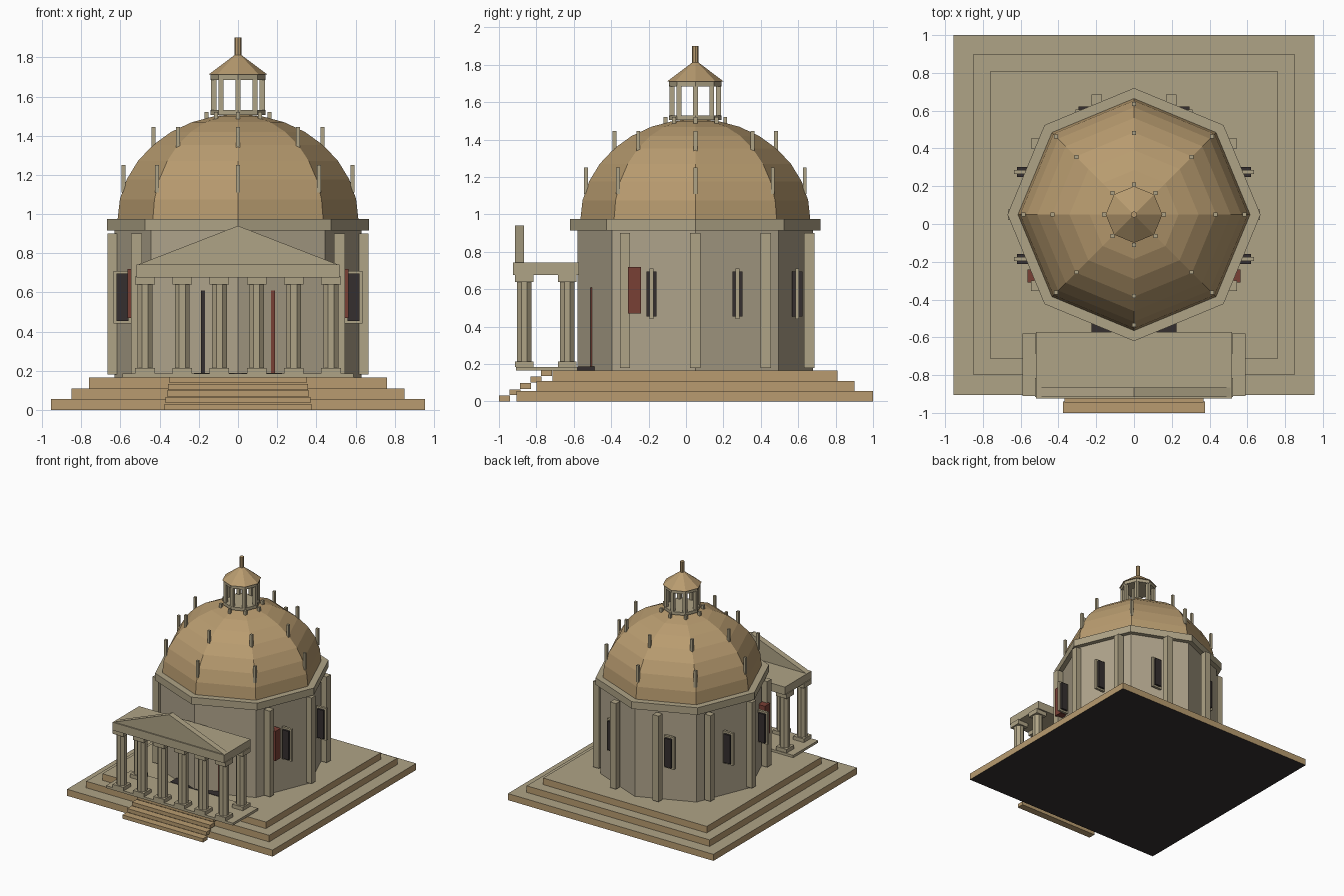
import bpy, bmesh, math

if "Cube" in bpy.data.objects:
    bpy.data.objects.remove(bpy.data.objects["Cube"])

CY = 0.05  # centre of the rotunda along y


def material(name, rgb):
    m = bpy.data.materials.new(name)
    m.use_nodes = True
    m.diffuse_color = (*rgb, 1)
    m.node_tree.nodes["Principled BSDF"].inputs["Base Color"].default_value = (*rgb, 1)
    return m


STONE = material("pale stone", (0.43, 0.37, 0.24))
WALL = material("warm wall stone", (0.43, 0.37, 0.26))
GOLD = material("golden sandstone", (0.48, 0.33, 0.16))
DARK = material("dark glass", (0.035, 0.028, 0.028))
RED = material("red shutter", (0.19, 0.05, 0.035))


def finish(name, bm, *mats):
    bmesh.ops.recalc_face_normals(bm, faces=bm.faces)
    me = bpy.data.meshes.new(name)
    bm.to_mesh(me)
    bm.free()
    for m in mats:
        me.materials.append(m)
    ob = bpy.data.objects.new(name, me)
    bpy.context.collection.objects.link(ob)
    return ob


def box(name, x, y, z, *mats):
    """Box from (low, high) pairs; three materials mean side, top, bottom."""
    bm = bmesh.new()
    bmesh.ops.create_cube(bm, size=1)
    for v in bm.verts:
        for i, (lo, hi) in enumerate((x, y, z)):
            v.co[i] = lo if v.co[i] < 0 else hi
    if len(mats) == 3:
        bm.normal_update()
        for f in bm.faces:
            f.material_index = 1 if f.normal.z > 0.5 else 2 if f.normal.z < -0.5 else 0
    return finish(name, bm, *mats)


def post(name, x, y, z, w, mat):
    return box(name, (x - w / 2, x + w / 2), (y - w / 2, y + w / 2), z, mat)


def lathe(name, profile, mat, x=0, y=CY, sides=8, turn=0.0):
    """Faceted solid of revolution from (radius, height) points."""
    bm = bmesh.new()
    rings = []
    for r, z in profile:
        angles = [turn + math.tau * i / sides for i in range(sides)]
        rings.append([bm.verts.new((x + r * math.cos(a), y + r * math.sin(a), z)) for a in angles])
    for low, high in zip(rings, rings[1:]):
        for i in range(sides):
            j = (i + 1) % sides
            bm.faces.new((low[i], low[j], high[j], high[i]))
    bm.faces.new(rings[0][::-1])
    bm.faces.new(rings[-1])
    bmesh.ops.remove_doubles(bm, verts=bm.verts, dist=0.0001)
    return finish(name, bm, mat)


def around(count, radius):
    for i in range(count):
        a = math.tau * i / count
        yield radius * math.cos(a), CY + radius * math.sin(a)


# Stepped square platform
for i, (hx, front, back) in enumerate([(0.955, -0.905, 1.0), (0.85, -0.80, 0.90), (0.76, -0.715, 0.81)]):
    box(f"platform_{i + 1}", (-hx, hx), (front, back), (i * 0.055, (i + 1) * 0.055), GOLD, STONE, DARK)

# Entrance stairs
for i in range(5):
    w, y, z = 0.375 - i * 0.006, -1.0 + i * 0.056, i * 0.034
    box(f"stair_{i + 1}", (-w, w), (y, y + 0.06), (z, z + 0.031), GOLD)

# Drum, cornice and dome
lathe("drum", [(0.63, 0.165), (0.63, 0.92)], WALL)
lathe("cornice", [(0.67, 0.915), (0.67, 0.975)], STONE)
arc = [math.pi / 2 * i / 8 for i in range(8)]
lathe("dome", [(0.615 * math.cos(t), 0.97 + 0.54 * math.sin(t)) for t in arc] + [(0.001, 1.512)], GOLD)

# Pilasters around the drum, leaving the entrance free
for x, y in around(10, 0.64):
    if y > -0.5:
        post("pilaster", x, y, (0.18, 0.90), 0.055, STONE)

# Small upright posts on the dome ridges
for radius, low, high in [(0.585, 1.11, 1.25), (0.432, 1.32, 1.445), (0.16, 1.48, 1.52)]:
    for x, y in around(8, radius):
        post("dome_post", x, y, (low, high), 0.021, STONE)

# Windows: dark pane with a thin frame plate, and shutters by the front pair
for s in (-1, 1):
    for x, y in [(0.59, 0.275), (0.59, -0.185), (0.265, 0.595)]:
        x *= s
        box("window_pane", (x - 0.03, x + 0.03), (y - 0.027, y + 0.027), (0.455, 0.695), DARK)
        box("window_frame", (x - 0.045, x + 0.045), (y - 0.01, y + 0.01), (0.44, 0.71), STONE)
    box("shutter", sorted((s * 0.50, s * 0.565)), (-0.31, -0.24), (0.47, 0.72), RED)

# Entrance: two door leaves and a sill
box("left_door", (0, 0.188), (-0.51, -0.47), (0.185, 0.61), RED)
box("right_door", (-0.188, 0), (-0.51, -0.47), (0.185, 0.61), DARK)
box("door_sill", (-0.225, 0.225), (-0.58, -0.49), (0.165, 0.188), DARK)

# Portico floor, columns, entablature and pediment
box("portico_floor", (-0.59, 0.59), (-0.91, -0.58), (0.165, 0.185), STONE)
for row, y in (("front", -0.865), ("back", -0.635)):
    for i in range(6):
        x = -0.475 + i * 0.19
        if row == "back" and i not in (0, 5):
            continue
        post(f"{row}_column_base", x, y, (0.185, 0.215), 0.1, STONE)
        lathe(f"{row}_column", [(0.041, 0.21), (0.041, 0.645)], STONE, x, y, 8, math.pi / 8)
        post(f"{row}_column_capital", x, y, (0.64, 0.68), 0.1, STONE)
box("entablature", (-0.518, 0.518), (-0.925, -0.572), (0.675, 0.742), STONE)
bm = bmesh.new()
tri = bm.faces.new([bm.verts.new((x, -0.915, z)) for x, z in ((-0.515, 0.74), (0.515, 0.74), (0, 0.94))])
ext = bmesh.ops.extrude_face_region(bm, geom=[tri])["geom"]
bmesh.ops.translate(bm, vec=(0, 0.05, 0), verts=[g for g in ext if isinstance(g, bmesh.types.BMVert)])
finish("pediment", bm, STONE)

# Lantern
lathe("lantern_base", [(0.14, 1.505), (0.14, 1.53)], STONE)
for x, y in around(8, 0.124):
    post("lantern_post", x, y, (1.525, 1.69), 0.026, STONE)
lathe("lantern_ring", [(0.14, 1.685), (0.14, 1.715)], STONE)
lathe("lantern_roof", [(0.15, 1.712), (0.0, 1.825)], GOLD)
lathe("finial", [(0.017, 1.80), (0.017, 1.90)], GOLD)
